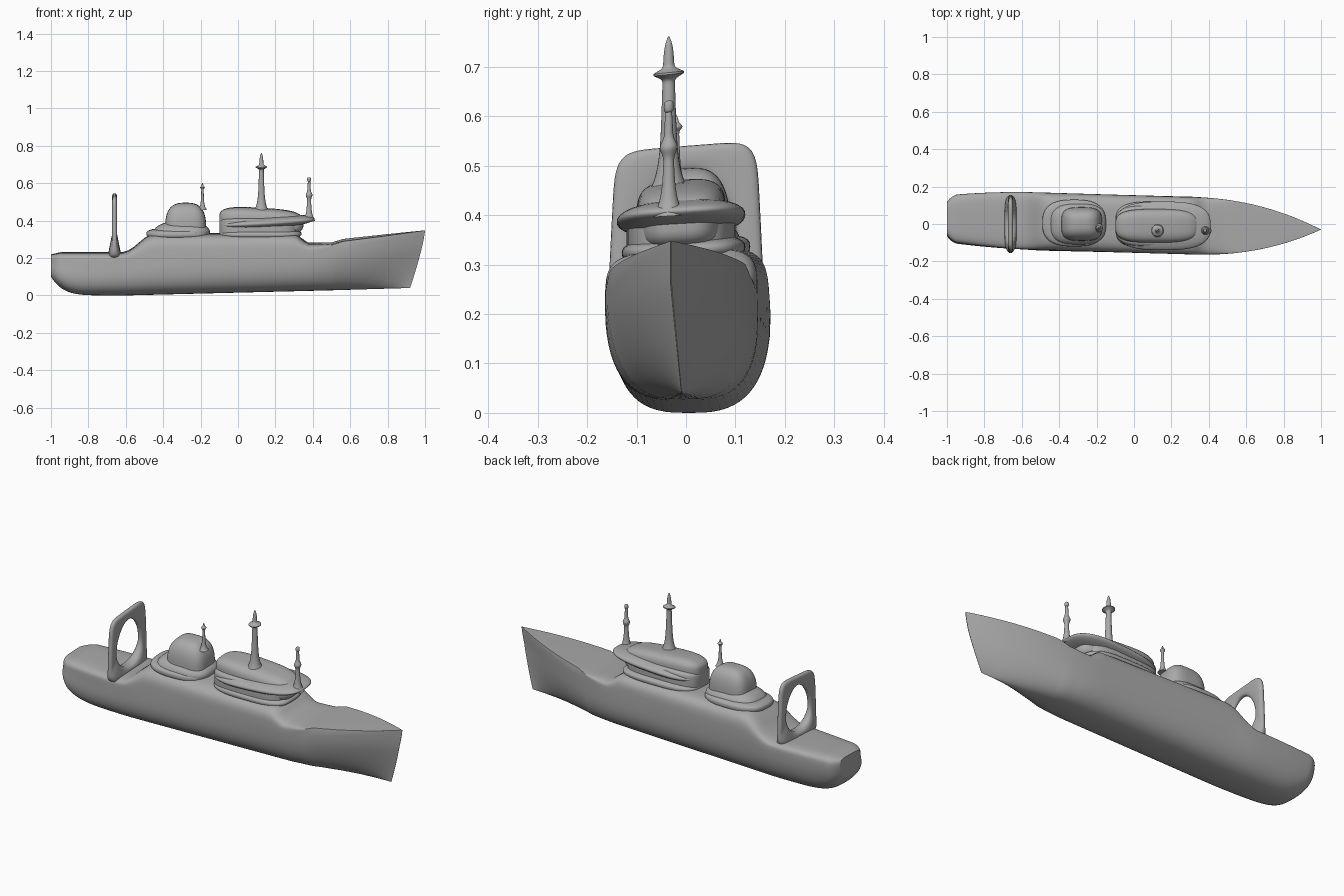
import bpy
import bmesh
from math import sin, cos, pi, exp, sqrt

default_cube = bpy.data.objects.get("Cube")
if default_cube:
    bpy.data.objects.remove(default_cube)

ship_grey = bpy.data.materials.new("ship grey")
ship_grey.use_nodes = True
paint = (.4, .4, .4, 1)
ship_grey.diffuse_color = paint
ship_grey.node_tree.nodes["Principled BSDF"].inputs["Base Color"].default_value = paint


def power(value, exponent):
    """Raise to a power while keeping the sign."""
    return abs(value) ** exponent * (1 if value >= 0 else -1)


def linear(value, start, end):
    """Rise from zero at start to one at end."""
    return min(max((value - start) / (end - start), 0), 1)


def eased(value, start, end):
    """Rise from zero to one with a soft beginning and finish."""
    return (1 - cos(pi * linear(value, start, end))) / 2


def turn(count):
    """Angles of a full turn in equal steps."""
    return [2 * pi * step / count for step in range(count)]


def loft(name, rings, closed=False, sharp=.8):
    """Skin a list of equal rings; every part shares the same slight roll."""
    bm = bmesh.new()
    rows = [[bm.verts.new((x, y, z + .15 * y * z)) for x, y, z in ring] for ring in rings]
    pairs = list(zip(rows, rows[1:]))
    if closed:
        pairs.append((rows[-1], rows[0]))
    else:
        bm.faces.new(rows[0])
        bm.faces.new(rows[-1])
    for lower, upper in pairs:
        for this in range(len(lower)):
            before = this - 1
            bm.faces.new((lower[before], lower[this], upper[this], upper[before]))
    bmesh.ops.recalc_face_normals(bm, faces=bm.faces)
    mesh = bpy.data.meshes.new(name)
    bm.to_mesh(mesh)
    bm.free()
    mesh.materials.append(ship_grey)
    part = bpy.data.objects.new(name, mesh)
    bpy.context.collection.objects.link(part)
    bpy.ops.object.select_all(action="DESELECT")
    part.select_set(True)
    bpy.context.view_layer.objects.active = part
    bpy.ops.object.shade_smooth_by_angle(angle=sharp)


def hull_section(x):
    """Round bottom up to the widest line, then a shoulder onto the deck."""
    stern = linear(x, -.5, -1)
    transom = linear(x, -.94, -1)
    bow = linear(x, .3, 1)
    flare = linear(x, .5, 1)

    # Low stern deck, raised midships, dip before the rising foredeck
    deck = .23 - .012 * transom + .1 * eased(x, -.62, -.44) - .05 * eased(x, .3, .38)
    deck += .01 * eased(x, .5, .56) + .06 * flare
    shoulder = eased(x, .36, .56)
    edge = (.21 + .04 * x) * (1 - shoulder) + (deck - .002) * shoulder
    keel = max(.025 * (x + .6), 0) + .1 * stern ** 8
    half = .154 * (1 - bow ** 2.2) * (1 - .2 * stern ** 2) * sqrt(1 - transom ** 2 / 2)
    half = max(half, .001)
    bottom_curve = .7 + .6 * flare

    ring = []
    for angle in turn(64):
        across, up = sin(angle), cos(angle)
        if up < 0:
            y = power(across, bottom_curve)
            z = edge + (edge - keel) * power(up, bottom_curve)
        else:
            y = power(across, .45)
            z = edge + (deck - edge) * power(up, .45)
        rise = linear(z, keel, deck)
        rake = .08 * flare * (1 - rise) ** 1.3
        centre = -.03 * x * min(1, .3 + rise)
        ring.append((x - rake, centre + half * y, z))
    return ring


loft("hull", [hull_section(-cos(pi * step / 90)) for step in range(91)], sharp=.7)


def rounded_block(name, length, width, height, plan=.6, profile=.7, slope=0):
    """Superellipsoid between pairs of limits; low powers make it boxier."""
    (aft, fore), (right, left), (bottom, top) = length, width, height
    rings = []
    for step in range(1, 32):
        latitude = pi * (step / 32 - .5)
        reach = power(cos(latitude), profile) / 2
        level = (bottom + top) / 2 + (top - bottom) / 2 * power(sin(latitude), profile)
        ring = []
        for angle in turn(64):
            x = (aft + fore) / 2 + (fore - aft) * reach * power(cos(angle), plan)
            y = (left + right) / 2 + (left - right) * reach * power(sin(angle), plan)
            ring.append((x, y, level + slope * x))
        rings.append(ring)
    loft(name, rings, sharp=1)


# Aft deckhouse: oval skirt deck, sloping shoulder and rounded cabin
rounded_block("aft_skirt_deck", (-.49, -.15), (-.12, .13), (.3, .36), plan=.75)
rounded_block("aft_shoulder", (-.45, -.15), (-.11, .11), (.28, .4), plan=.7, profile=1)
rounded_block("aft_cabin", (-.39, -.17), (-.09, .09), (.2, .495))

# Forward deckhouse: base ledge, recessed neck, wide bridge deck and long cabin
rounded_block("forward_ledge", (-.1, .34), (-.13, .12), (.3, .36), profile=.8)
rounded_block("forward_neck", (-.1, .32), (-.12, .1), (.3, .42), profile=.3)
rounded_block("bridge_deck", (-.1, .41), (-.14, .12), (.35, .42), plan=.7, profile=1, slope=.06)
rounded_block("bridge_cabin", (-.1, .35), (-.1, .08), (.34, .475), profile=.6, slope=-.06)


def mast(name, x, y, bottom, top, shaft, fitting, bulge, depth):
    """Turned pole with a flared foot and one swelling at the fitting height."""
    rings = []
    for step in range(81):
        t = step / 80
        z = bottom + (top - bottom) * t
        radius = shaft * (1.4 - .7 * t + 2 * (1 - t) ** 8) * (1 - .9 * t ** 20)
        radius += bulge * exp(-((z - fitting) / depth) ** 2)
        rings.append([(x + radius * cos(a), y + radius * sin(a), z) for a in turn(20)])
    loft(name, rings)


# Three masts; the fore one carries a knob on its tip
mast("aft_mast", -.19, -.02, bottom=.46, top=.605, shaft=.007,
     fitting=.58, bulge=.007, depth=.007)
mast("main_mast", .125, -.035, bottom=.44, top=.765, shaft=.014,
     fitting=.69, bulge=.02, depth=.008)
mast("fore_mast", .38, -.035, bottom=.4, top=.63, shaft=.01,
     fitting=.54, bulge=.008, depth=.015)
rounded_block("fore_mast_knob", (.37, .39), (-.045, -.025), (.61, .635), plan=1)


def gantry_section(angle):
    """Slice of the frame between its square outside and oval opening."""
    across, up = cos(angle), sin(angle)
    outer_z = .37 + .17 * power(up, .3)
    outer_y = power(across, .3) * (.17 - .05 * outer_z)
    inner_z = .37 + .12 * up
    inner_y = across * (.1 - .02 * up)
    foot = linear((outer_z + inner_z) / 2, .3, .2)
    thickness = .014 + .025 * foot
    ring = []
    for turned in turn(16):
        blend = (1 + power(cos(turned), .7)) / 2
        x = thickness * power(sin(turned), .7) - .66
        y = inner_y + (outer_y - inner_y) * blend
        ring.append((x, y, inner_z + (outer_z - inner_z) * blend))
    return ring


# Stern gantry, thicker at its feet
loft("stern_gantry", [gantry_section(angle) for angle in turn(64)], closed=True)
